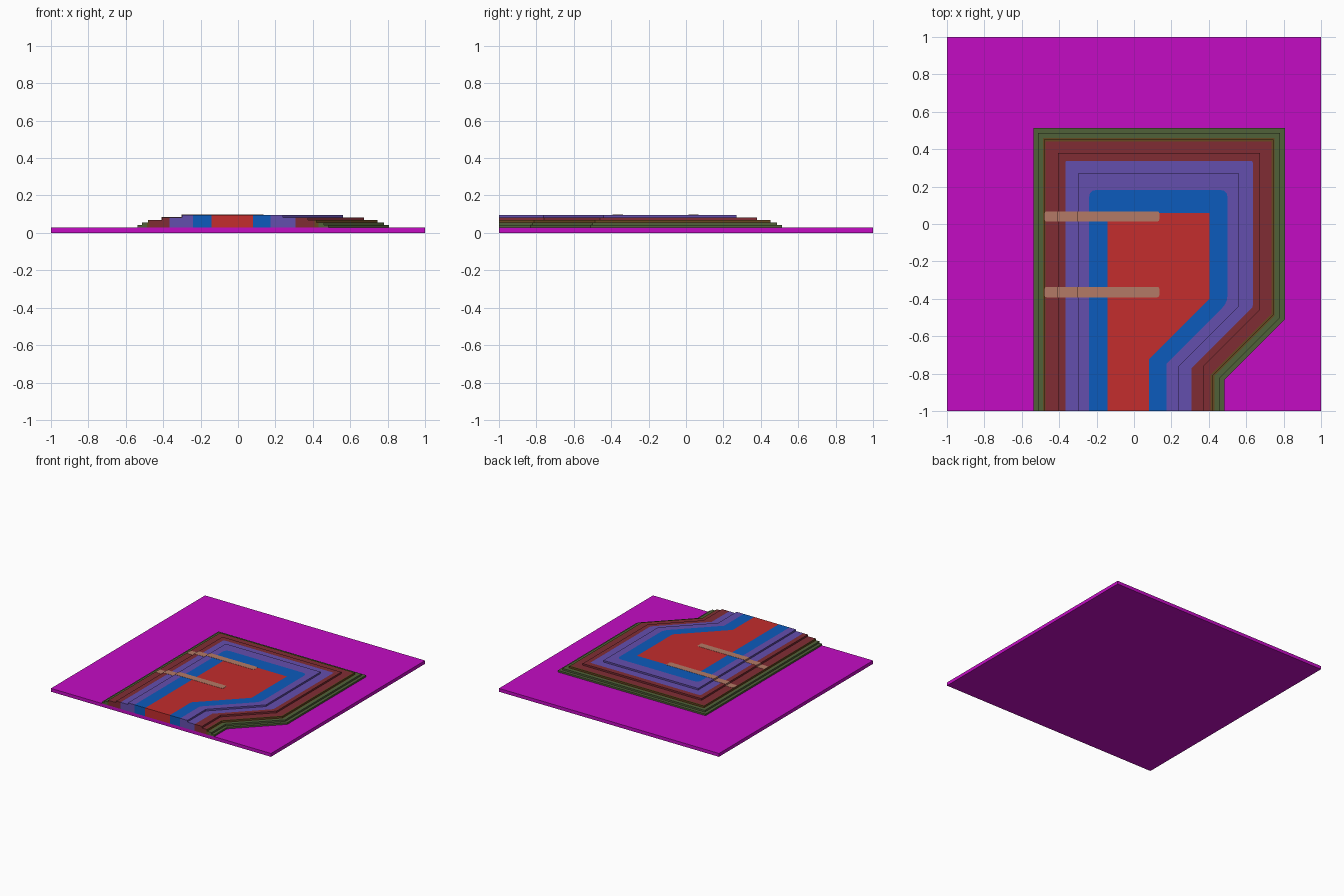
import bpy, bmesh, math
from mathutils import Vector

if "Cube" in bpy.data.objects:
    bpy.data.objects.remove(bpy.data.objects["Cube"])


def srgb(r, g, b):
    def lin(c):
        c /= 255
        return c / 12.92 if c <= 0.04045 else ((c + 0.055) / 1.055) ** 2.4
    return (lin(r), lin(g), lin(b), 1)


def material(name, rgb):
    m = bpy.data.materials.new(name)
    m.diffuse_color = srgb(*rgb)
    m.use_nodes = True
    m.node_tree.nodes["Principled BSDF"].inputs["Base Color"].default_value = m.diffuse_color
    return m


mats = {n: material(n, c) for n, c in {
    "magenta": (196, 12, 196), "olive": (80, 97, 56), "brown": (102, 72, 32),
    "maroon": (128, 44, 52), "violet": (100, 78, 174), "blue": (12, 91, 188),
    "red": (195, 45, 45), "tan": (180, 122, 102)}.items()}


def finish(bm, name, names):
    bmesh.ops.recalc_face_normals(bm, faces=bm.faces)
    me = bpy.data.meshes.new(name)
    bm.to_mesh(me)
    bm.free()
    for n in names:
        me.materials.append(mats[n])
    ob = bpy.data.objects.new(name, me)
    bpy.context.collection.objects.link(ob)
    return ob


BASE, STEP = 0.0275, 0.0137

# Base plate
bm = bmesh.new()
bmesh.ops.create_cube(bm, size=1)
for v in bm.verts:
    v.co = (v.co.x * 2, v.co.y * 2, (v.co.z + 0.5) * BASE)
finish(bm, "base_plate", ["magenta"])


def outline(left, back, right, bend, front, radius):
    """Open path around the mound; the three outer corners may be rounded."""
    p = [Vector(c) for c in ((left, -1), (left, back), (right, back), (right, bend),
                             (front, bend - (right - front)), (front, -1))]
    pts = [p[0]]
    for i in (1, 2, 3):
        a = p[i] + (p[i - 1] - p[i]).normalized() * radius
        b = p[i] + (p[i + 1] - p[i]).normalized() * radius
        for k in range(4):
            t = k / 3
            pts.append(a * (1 - t) ** 2 + p[i] * 2 * t * (1 - t) + b * t * t)
    return pts + p[4:]


# Stepped mound: left, back, right, bend, front, corner radius, level, colour inside
rings = [
    (-.537, .513, .806, -.51, .484, 0, 1, "olive"),
    (-.512, .487, .781, -.50, .460, 0, 2, "olive"),
    (-.486, .460, .752, -.49, .430, 0, 2, "brown"),
    (-.480, .452, .745, -.487, .420, 0, 3, "brown"),
    (-.474, .440, .735, -.48, .410, 0, 3, "maroon"),
    (-.407, .380, .673, -.46, .373, 0, 4, "maroon"),
    (-.367, .337, .635, -.445, .307, .01, 4, "violet"),
    (-.300, .270, .562, -.44, .240, 0, 5, "violet"),
    (-.240, .182, .500, -.42, .175, .04, 5, "blue"),
    (-.143, .060, .403, -.40, .080, 0, 5, "red"),
]
names = ["olive", "brown", "maroon", "violet", "blue", "red"]
bm = bmesh.new()


def loop(pts, z):
    return [bm.verts.new((p.x, p.y, z)) for p in pts]


def strip(a, b, idx):
    for i in range(len(a) - 1):
        bm.faces.new((a[i], a[i + 1], b[i + 1], b[i])).material_index = idx


def front_wall(x0, x1, z, idx):
    bm.faces.new([bm.verts.new(c) for c in ((x0, -1, BASE), (x1, -1, BASE),
                                           (x1, -1, z), (x0, -1, z))]).material_index = idx


level = 0
for i, ring in enumerate(rings):
    idx = names.index(ring[7])
    pts = outline(*ring[:6])
    z = BASE + STEP * ring[6]
    top = loop(pts, z)
    if ring[6] > level:                       # riser
        strip(loop(pts, BASE + STEP * level), top, idx)
        level = ring[6]
    if i + 1 < len(rings):                    # tread and cut front face
        inner = outline(*rings[i + 1][:6])
        strip(top, loop(inner, z), idx)
        front_wall(pts[0].x, inner[0].x, z, idx)
        front_wall(inner[-1].x, pts[-1].x, z, idx)
    else:
        bm.faces.new(top).material_index = idx
        front_wall(pts[0].x, pts[-1].x, z, idx)
bmesh.ops.remove_doubles(bm, verts=bm.verts, dist=0.0004)
bmesh.ops.dissolve_degenerate(bm, edges=bm.edges, dist=0.0001)
# Treads face up, risers and front walls face outward
finish(bm, "stepped_mound", names)


# Thin tan bars draped over the steps
def bar(name, y0, y1):
    bm = bmesh.new()
    t = 0.0015
    z3, z4, z5 = (BASE + STEP * k for k in (3, 4, 5))
    prof = [(-.478, z3 - .004), (-.478, z3 + t), (-.407 - t, z3 + t), (-.407 - t, z4 + t),
            (-.30 - t, z4 + t), (-.30 - t, z5 + t), (.135, z5 + t), (.135, z3 - .004)]
    f = bm.faces.new([bm.verts.new((x, y0, z)) for x, z in prof])
    ext = bmesh.ops.extrude_face_region(bm, geom=[f])
    bmesh.ops.translate(bm, vec=(0, y1 - y0, 0),
                        verts=[v for v in ext["geom"] if isinstance(v, bmesh.types.BMVert)])
    # Round the end corners
    ends = [e for e in bm.edges
            if abs(e.verts[0].co.x - e.verts[1].co.x) < 1e-5
            and abs(e.verts[0].co.y - e.verts[1].co.y) < 1e-5
            and (e.verts[0].co.x > .13 or e.verts[0].co.x < -.47)]
    bmesh.ops.bevel(bm, geom=ends, offset=.01, segments=2, profile=.5, affect='EDGES')
    finish(bm, name, ["tan"])


bar("rear_bar", .013, .068)
bar("front_bar", -.392, -.336)
